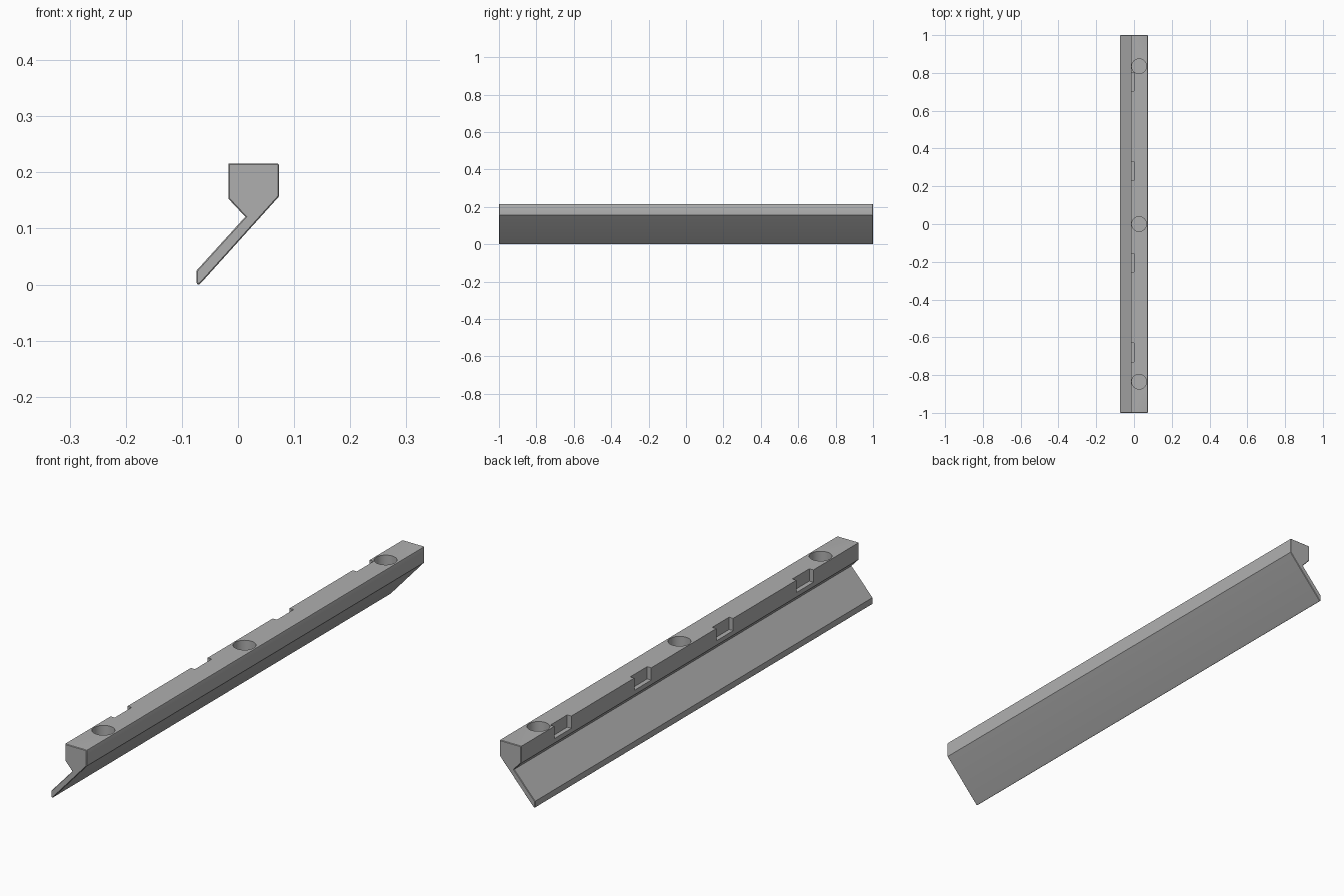
import bpy
import bmesh
from mathutils import Matrix

old = bpy.data.objects.get("Cube")
if old:
    bpy.data.objects.remove(old, do_unlink=True)

LENGTH = 2.0
TOP = 0.216

grey = bpy.data.materials.new("plain grey")
grey.use_nodes = True
colour = (0.43, 0.43, 0.43, 1)
grey.diffuse_color = colour
grey.node_tree.nodes["Principled BSDF"].inputs["Base Color"].default_value = colour


def make_object(name, bm):
    bmesh.ops.recalc_face_normals(bm, faces=bm.faces)
    mesh = bpy.data.meshes.new(name)
    bm.to_mesh(mesh)
    bm.free()
    mesh.materials.append(grey)
    obj = bpy.data.objects.new(name, mesh)
    bpy.context.collection.objects.link(obj)
    return obj


def edge_along(bm, x, z):
    """Lengthwise edges at one corner of the profile."""
    return [e for e in bm.edges if all(
        abs(v.co.x - x) < 1e-4 and abs(v.co.z - z) < 1e-4 for v in e.verts)]


def bevel(bm, edges, size, segments):
    bmesh.ops.bevel(bm, geom=edges, offset=size, segments=segments,
                    profile=0.5, affect='EDGES', clamp_overlap=True)


# Rail: square head tapering into a slanted blade
tip = (-0.074, -0.007)
outer_top = (0.073, TOP)
profile = [(-0.017, TOP), outer_top, (0.073, 0.157), tip,
           (-0.074, 0.025), (0.013, 0.121), (-0.017, 0.153)]
bm = bmesh.new()
face = bm.faces.new([bm.verts.new((x, -LENGTH / 2, z)) for x, z in profile])
ext = bmesh.ops.extrude_face_region(bm, geom=[face])
moved = [g for g in ext["geom"] if isinstance(g, bmesh.types.BMVert)]
bmesh.ops.translate(bm, verts=moved, vec=(0, LENGTH, 0))
bmesh.ops.recalc_face_normals(bm, faces=bm.faces)

# Rounded blade tip and softened head edge, then eased ends
bevel(bm, edge_along(bm, *tip), 0.012, 4)
bevel(bm, edge_along(bm, *outer_top), 0.003, 2)
ends = [e for e in bm.edges if abs(e.verts[0].co.y - e.verts[1].co.y) < 1e-5]
bevel(bm, ends, 0.002, 1)
low = min(v.co.z for v in bm.verts)
for v in bm.verts:
    if v.co.z < 0.01:
        v.co.z -= low
rail = make_object("slanted_rail", bm)

# Cutters: blind round holes in the top and shallow notches in the inner side
bm = bmesh.new()
for y in (-0.835, 0, 0.835):
    bmesh.ops.create_cone(bm, cap_ends=True, segments=48, radius1=0.039,
                          radius2=0.039, depth=0.11,
                          matrix=Matrix.Translation((0.027, y, TOP)))
holes = make_object("hole_cutter", bm)

bm = bmesh.new()
for y in (-0.68, -0.205, 0.28, 0.753):
    bmesh.ops.create_cube(bm, size=1, matrix=Matrix.Translation((-0.02, y, TOP))
                          @ Matrix.Diagonal((0.04, 0.1, 0.092, 1)))
notches = make_object("notch_cutter", bm)

bpy.context.view_layer.objects.active = rail
rail.select_set(True)
for cutter in (holes, notches):
    mod = rail.modifiers.new(cutter.name, 'BOOLEAN')
    mod.operation = 'DIFFERENCE'
    mod.solver = 'EXACT'
    mod.object = cutter
    bpy.ops.object.modifier_apply(modifier=mod.name)
    bpy.data.objects.remove(cutter, do_unlink=True)

bpy.ops.object.shade_smooth_by_angle(angle=0.5)
